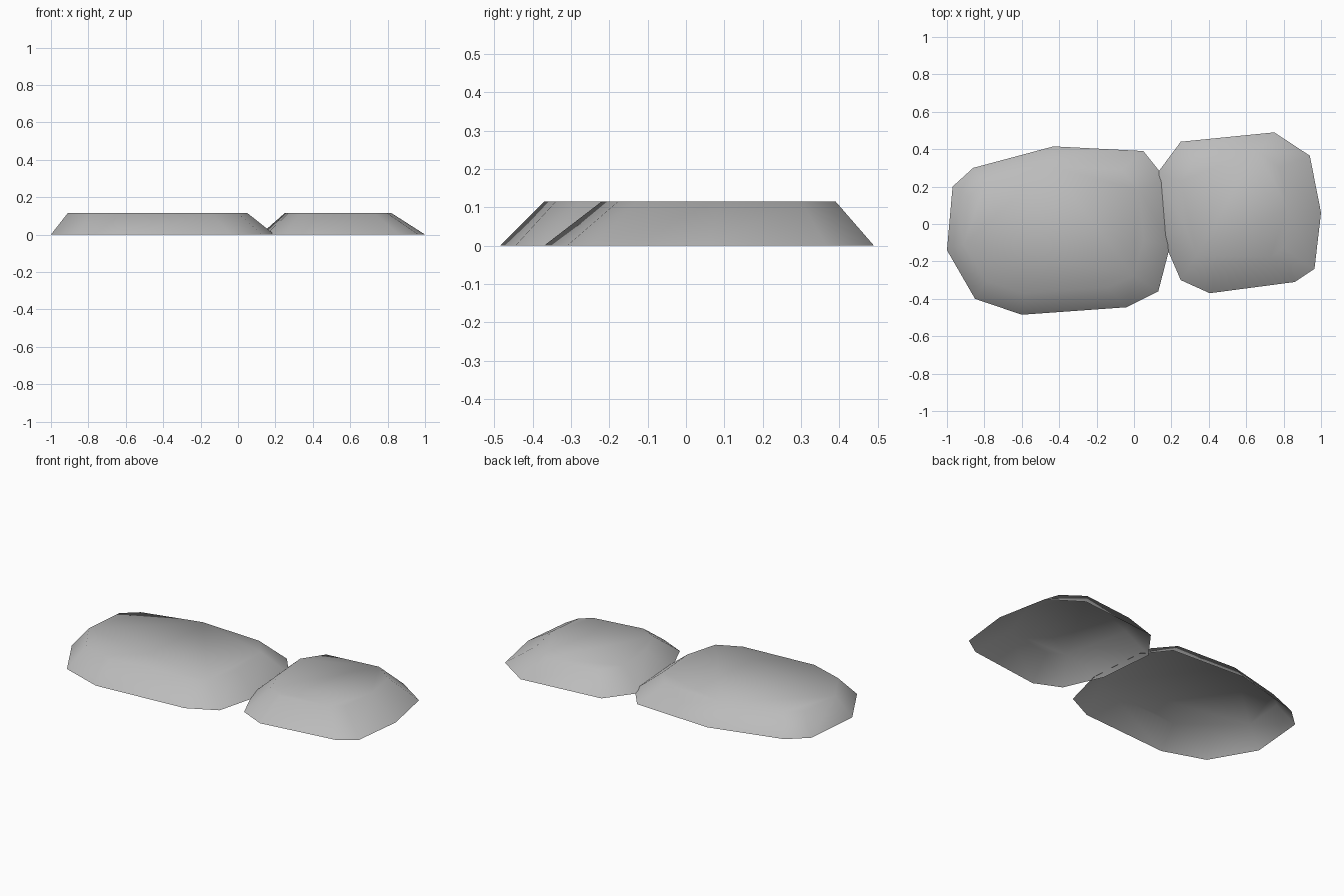
import bpy
import bmesh

cube = bpy.data.objects.get("Cube")
if cube:
    bpy.data.objects.remove(cube, do_unlink=True)

HEIGHT = 0.115

stone_grey = bpy.data.materials.new("stone grey")
stone_grey.use_nodes = True
colour = (0.5, 0.5, 0.5, 1)
stone_grey.diffuse_color = colour
stone_grey.node_tree.nodes["Principled BSDF"].inputs["Base Color"].default_value = colour


def fit(value, source, target):
    """Map a value from one range to another."""
    t = (value - source[0]) / (source[1] - source[0])
    return target[0] + t * (target[1] - target[0])


def paving_stone(name, outline, top_x, top_y):
    """Bevel-sided slab with a flat top and an open underside."""
    xs, ys = zip(*outline)
    range_x, range_y = (min(xs), max(xs)), (min(ys), max(ys))
    bm = bmesh.new()
    base = [bm.verts.new((x, y, 0)) for x, y in outline]
    top = [bm.verts.new((fit(x, range_x, top_x), fit(y, range_y, top_y), HEIGHT))
           for x, y in outline]
    # sloping sides
    for i in range(len(base)):
        j = (i + 1) % len(base)
        bm.faces.new((base[i], base[j], top[j], top[i]))
    # walking surface
    bm.faces.new(top)
    for face in bm.faces:
        face.smooth = True
    mesh = bpy.data.meshes.new(name)
    bm.to_mesh(mesh)
    bm.free()
    mesh.materials.append(stone_grey)
    bpy.context.collection.objects.link(bpy.data.objects.new(name, mesh))


# Outlines run counter-clockwise
paving_stone("large_stone", [
    (-0.97, 0.20), (-1.0, -0.14), (-0.85, -0.40), (-0.60, -0.485),
    (-0.04, -0.445), (0.13, -0.36), (0.195, -0.11), (0.17, 0.24),
    (0.05, 0.39), (-0.43, 0.415), (-0.86, 0.30)],
    top_x=(-0.91, 0.05), top_y=(-0.37, 0.31))

paving_stone("small_stone", [
    (0.25, 0.44), (0.12, 0.265), (0.15, -0.07), (0.25, -0.30),
    (0.405, -0.37), (0.86, -0.31), (0.965, -0.24), (1.0, 0.06),
    (0.94, 0.365), (0.75, 0.49)],
    top_x=(0.25, 0.82), top_y=(-0.22, 0.39))
